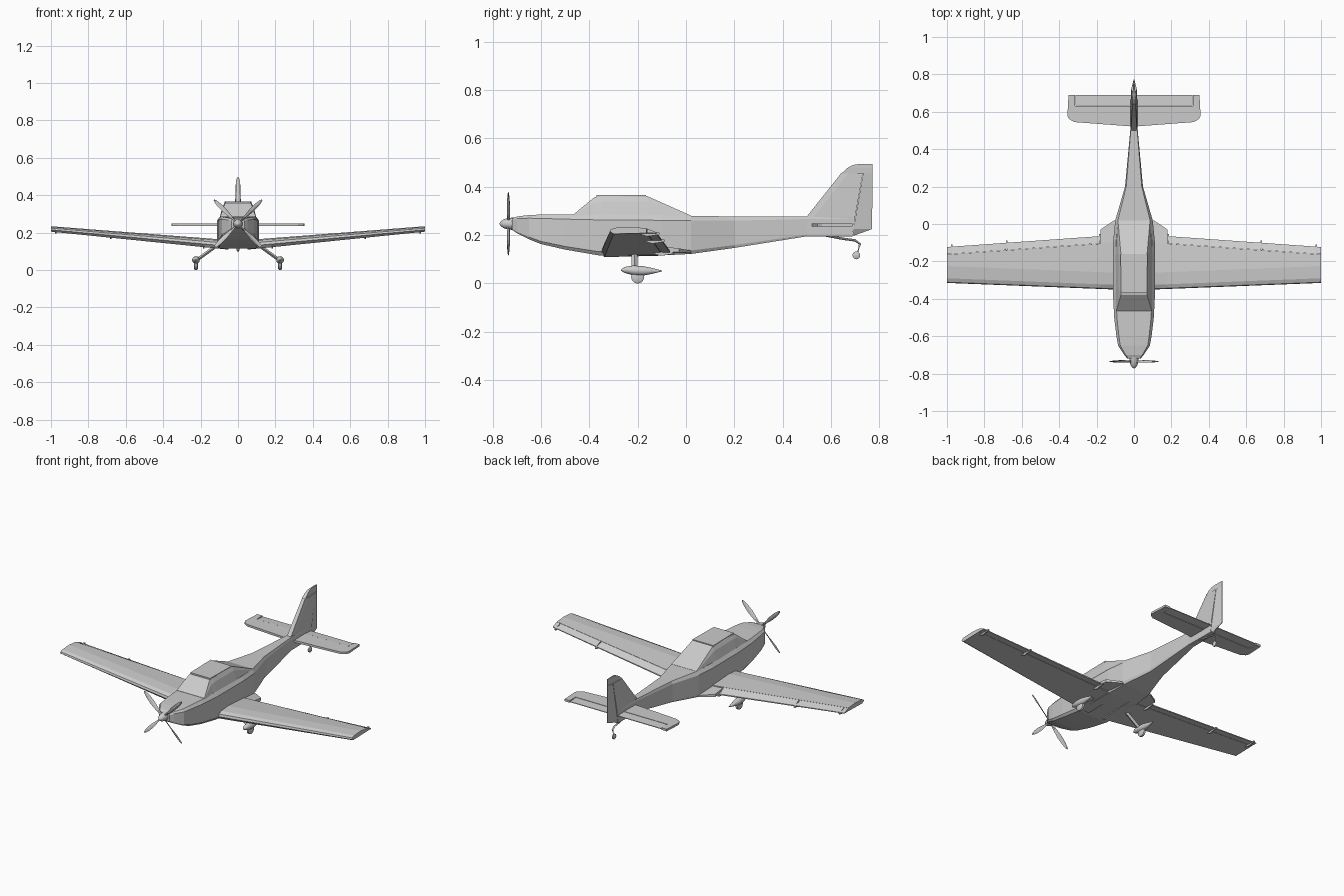
import bpy, bmesh
from math import pi, sin, cos, radians
from mathutils import Vector, Matrix

cube = bpy.data.objects.get("Cube")
if cube:
    bpy.data.objects.remove(cube)

GREY = (0.6, 0.6, 0.6, 1)
paint = bpy.data.materials.new("plain grey")
paint.use_nodes = True
paint.diffuse_color = GREY
paint.node_tree.nodes["Principled BSDF"].inputs["Base Color"].default_value = GREY


def finish(name, bm, mirror=False, smooth=False):
    bmesh.ops.recalc_face_normals(bm, faces=bm.faces[:])
    mesh = bpy.data.meshes.new(name)
    bm.to_mesh(mesh)
    bm.free()
    mesh.materials.append(paint)
    ob = bpy.data.objects.new(name, mesh)
    bpy.context.collection.objects.link(ob)
    if mirror:
        ob.modifiers.new("mirror", "MIRROR").use_mirror_merge = False
    if smooth:
        bpy.context.view_layer.objects.active = ob
        ob.select_set(True)
        bpy.ops.object.shade_smooth_by_angle(angle=radians(45))
        ob.select_set(False)
    return ob


def skin(bm, rings):
    """Join equal-length closed rings and cap both ends."""
    rows = [[bm.verts.new(p) for p in ring] for ring in rings]
    n = len(rows[0])
    for a, b in zip(rows, rows[1:]):
        for i in range(n):
            bm.faces.new((a[i], a[(i + 1) % n], b[(i + 1) % n], b[i]))
    bm.faces.new(rows[0])
    bm.faces.new(rows[-1])


def loft(name, rings, mirror=False, smooth=False):
    bm = bmesh.new()
    skin(bm, rings)
    return finish(name, bm, mirror, smooth)


def symmetric(y, half):
    return [(x, y, z) for x, z in half] + [(-x, y, z) for x, z in reversed(half)]


def slab(name, outline, z0, z1, mirror=False):
    return loft(name, [[(x, y, z) for x, y in outline] for z in (z0, z1)], mirror)


def ellipse(cx, y, cz, rx, rz, n=12):
    return [(cx + rx * cos(2 * pi * i / n), y, cz + rz * sin(2 * pi * i / n)) for i in range(n)]


def tube(name, path, radius, mirror=False):
    rings = []
    for i, p in enumerate(path):
        d = Vector(path[min(i + 1, len(path) - 1)]) - Vector(path[max(i - 1, 0)])
        q = d.to_track_quat("Z", "Y")
        rings.append([Vector(p) + q @ Vector((radius * cos(k * pi / 4), radius * sin(k * pi / 4), 0))
                      for k in range(8)])
    return loft(name, rings, mirror, True)


def wheel(name, centre, radius, width, mirror=False):
    bm = bmesh.new()
    x, y, z = centre
    profile = [(-.5, .75), (-.3, 1), (.3, 1), (.5, .75)]
    skin(bm, [[(x + o * width, y + s * radius * cos(k * pi / 10), z + s * radius * sin(k * pi / 10))
               for k in range(20)] for o, s in profile])
    return finish(name, bm, mirror, True)


# Fuselage: y, half width, top, bottom
stations = [(-.72, .035, .268, .222), (-.70, .052, .277, .208), (-.65, .085, .283, .183),
            (-.60, .094, .285, .163), (-.50, .106, .285, .14), (-.36, .113, .285, .116),
            (-.10, .112, .283, .116), (.02, .10, .28, .122), (.20, .048, .277, .147),
            (.50, .02, .277, .195), (.69, .017, .277, .195)]
rings = []
for y, w, zt, zb in stations:
    h = zt - zb
    rings.append(symmetric(y, [(w * .86, zt), (w, zt - h * .13), (w, zb + h * .09), (w * .9, zb)]))
loft("fuselage", rings)

# Canopy with a thin roof panel
canopy = [(-.465, .095, .098, .286), (-.38, .07, .10, .356), (-.35, .07, .101, .361),
          (-.16, .07, .101, .361), (.02, .086, .09, .281)]
loft("canopy", [symmetric(y, [(wt, z), (.6 * wt + .4 * wb, z - .25 * (z - .27)), (wb, .27)])
                for y, wt, wb, z in canopy])
slab("roof_panel", [(-.068, -.37), (.068, -.37), (.072, -.165), (-.072, -.165)], .358, .366)


# Wing: every part is cut from the same tapered section
def wing_at(x):
    t = (x - .11) / .89
    y_lead, y_hinge, y_trail = -.35 + .035 * t, -.10 - .063 * t, -.06 - .063 * t
    low, thick = .115 + .09 * t, .05 - .021 * t
    return y_lead, y_hinge, y_trail, low, thick


def main_section(x):
    a, h, _, z, t = wing_at(x)
    pts = [(a + .015, z), (a, z + t * .35), (a + .004, z + t * .65), (a + .025, z + t * .88),
           (a + .09, z + t), (h, z + t * .8), (h, z + t * .12)]
    return [(x, y, k) for y, k in pts]


def rear_section(x):
    _, h, e, z, t = wing_at(x)
    pts = [(h + .001, z + t * .14), (h + .001, z + t * .78), (e, z + t * .25), (e, z + t * .1)]
    return [(x, y, k) for y, k in pts]


loft("wing", [main_section(x) for x in (.05, .18, 1)], True)
for name, x0, x1 in (("flap", .185, .678), ("aileron", .684, .972), ("wing_tip", .976, 1)):
    loft(name, [rear_section(x0), rear_section(x1)], True)

# Root fairing behind each wing
fairing = [(.05, -.13), (.18, -.13), (.18, -.03), (.105, .02), (.05, .02)]
loft("wing_root_fairing", [[(x, y, .122 + .04 * x) for x, y in fairing],
                           [(x, y, .15 - .12 * (y + .13) + .04 * x) for x, y in fairing]], True)

# Hinge brackets under the trailing edge
for x in (.182, .681, .974):
    _, h, e, z, t = wing_at(x)
    loft("hinge_bracket", [[(k, h - .03, z + .002), (k, h, z - .008), (k, e + .012, z),
                            (k, e + .012, z + .008), (k, h, z + t * .5)]
                           for k in (x - .004, x + .004)], True)

# Tailplane with a notch holding the elevator
slab("tailplane", [(0, .522), (.015, .522), (.32, .545), (.348, .562), (.356, .58), (.35, .69),
                   (.315, .69), (.315, .632), (0, .632)], .235, .248, True)
loft("elevator", [[(x, .634, .236), (x, .634, .247), (x, .69, .243), (x, .69, .239)]
                  for x in (.012, .312)], True)


# Fin and rudder, stacked by height
def fin_ring(z, front, back, w):
    return [(-w * .8, front, z), (w * .8, front, z), (w, front + .03, z), (w, back, z),
            (-w, back, z), (-w, front + .03, z)]


loft("fin", [fin_ring(.2, .50, .69, .017), fin_ring(.277, .50, .70, .017),
             fin_ring(.456, .642, .732, .013)])


def rudder_ring(z, front, back, w):
    return [(-w, front, z), (w, front, z), (.002, back, z), (-.002, back, z)]


loft("rudder", [rudder_ring(.198, .691, .695, .015), rudder_ring(.225, .693, .77, .015),
                rudder_ring(.456, .733, .772, .012)])
loft("fin_cap", [rudder_ring(.456, .644, .772, .012), rudder_ring(.478, .668, .772, .01),
                 rudder_ring(.49, .69, .772, .007), rudder_ring(.495, .72, .772, .004)])

# Main landing gear: leg, fairing and wheel
loft("main_leg", [[(x, -.225, z), (x + .004, -.2125, z + .008), (x, -.2, z), (x - .004, -.2125, z - .008)]
                  for x, z in ((.08, .155), (.225, .05))], True)
spat = [(-.27, .003, .002, .055), (-.255, .013, .012, .056), (-.22, .021, .02, .054),
        (-.18, .02, .02, .052), (-.14, .012, .012, .052), (-.10, .002, .002, .052)]
loft("wheel_fairing", [ellipse(.225, y, z, rx, rz) for y, rx, rz, z in spat], True, True)
wheel("main_wheel", (.225, -.2, .027), .027, .02, True)

# Tail wheel
tube("tail_wheel_spring", [(0, .57, .2), (0, .65, .185), (0, .70, .178), (0, .72, .163), (0, .708, .12)], .005)
wheel("tail_wheel", (0, .705, .116), .016, .014)

# Spinner and four twisted blades
HUB = Vector((0, -.735, .247))
nose = [(-.772, .002), (-.767, .01), (-.755, .018), (-.735, .024), (-.71, .026)]
loft("spinner", [ellipse(0, y, HUB.z, r, r, 16) for y, r in nose], False, True)
blade = [(.015, .006, 60), (.05, .009, 45), (.10, .0135, 30), (.14, .0125, 22), (.17, .008, 18), (.182, .003, 16)]
bm = bmesh.new()
for k in range(4):
    turn = Matrix.Rotation(radians(45 + 90 * k), 3, "Y")
    rings = []
    for r, w, twist in blade:
        c, s = cos(radians(twist)), sin(radians(twist))
        flat = [(-w, 0), (0, .0025), (w, 0), (0, -.0025)]
        rings.append([HUB + turn @ Vector((u * c - v * s, u * s + v * c, r)) for u, v in flat])
    skin(bm, rings)
finish("propeller_blades", bm)
